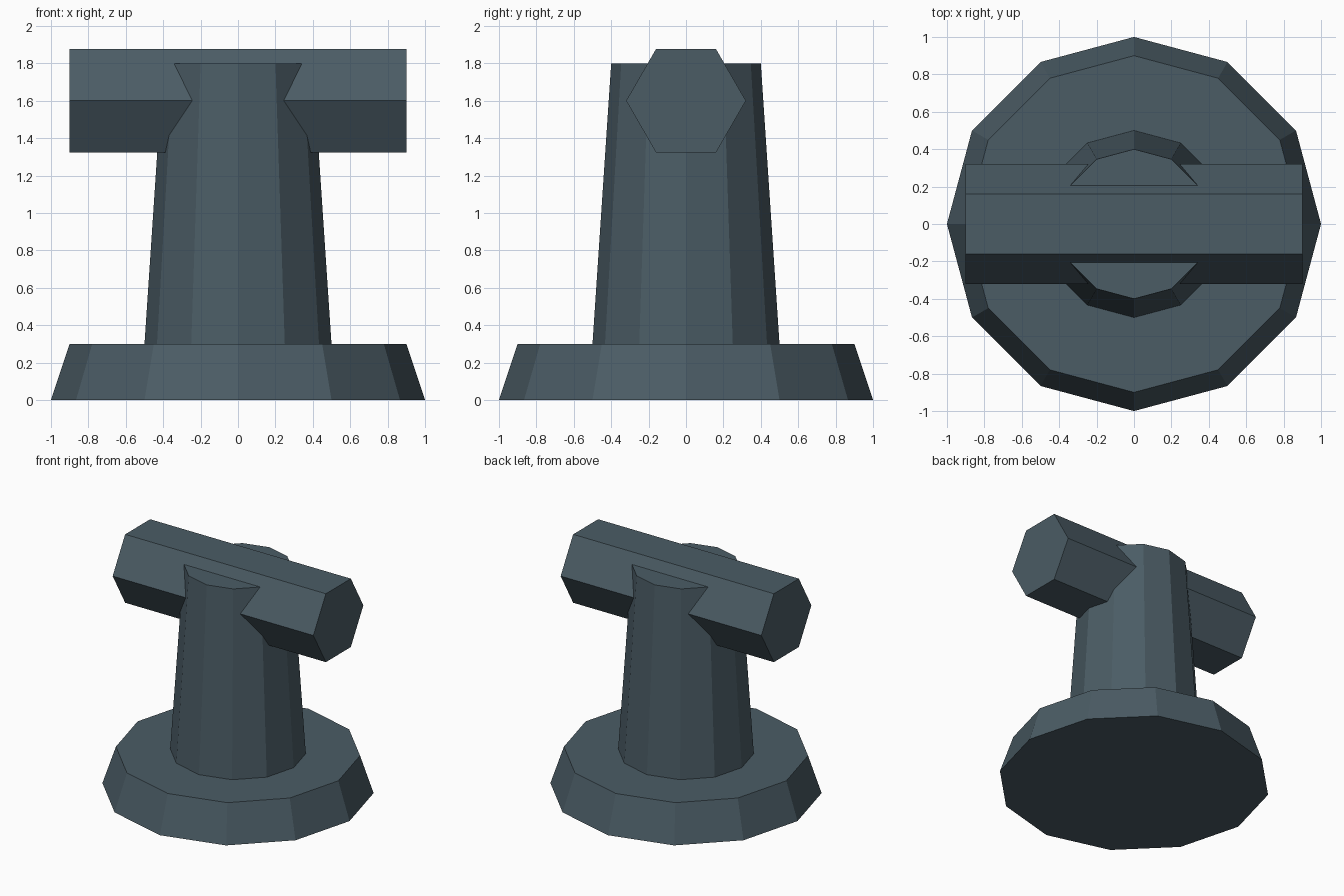
import bpy
import bmesh
from math import pi
from mathutils import Matrix

default_cube = bpy.data.objects.get("Cube")
if default_cube:
    bpy.data.objects.remove(default_cube, do_unlink=True)

# Single dark slate colour
SLATE = (0.07, 0.107, 0.13, 1.0)
slate = bpy.data.materials.new("dark_slate")
slate.use_nodes = True
slate.diffuse_color = SLATE
slate.node_tree.nodes["Principled BSDF"].inputs["Base Color"].default_value = SLATE


def prism(name, sides, r_bottom, r_top, length, centre, rotation=Matrix()):
    """Flat-shaded tapered prism, centred and optionally rotated."""
    bm = bmesh.new()
    bmesh.ops.create_cone(bm, cap_ends=True, segments=sides, radius1=r_bottom,
                          radius2=r_top, depth=length,
                          matrix=Matrix.Translation(centre) @ rotation)
    mesh = bpy.data.meshes.new(name)
    bm.to_mesh(mesh)
    bm.free()
    mesh.materials.append(slate)
    obj = bpy.data.objects.new(name, mesh)
    bpy.context.collection.objects.link(obj)
    return obj


# Flared foot, tapering column, and hexagonal bar lying along x
prism("base", 12, 1.0, 0.9, 0.3, (0, 0, 0.15))
prism("column", 12, 0.5, 0.4, 1.5, (0, 0, 1.05))
prism("crossbar", 6, 0.32, 0.32, 1.8, (0, 0, 1.6), Matrix.Rotation(pi / 2, 4, 'Y'))
